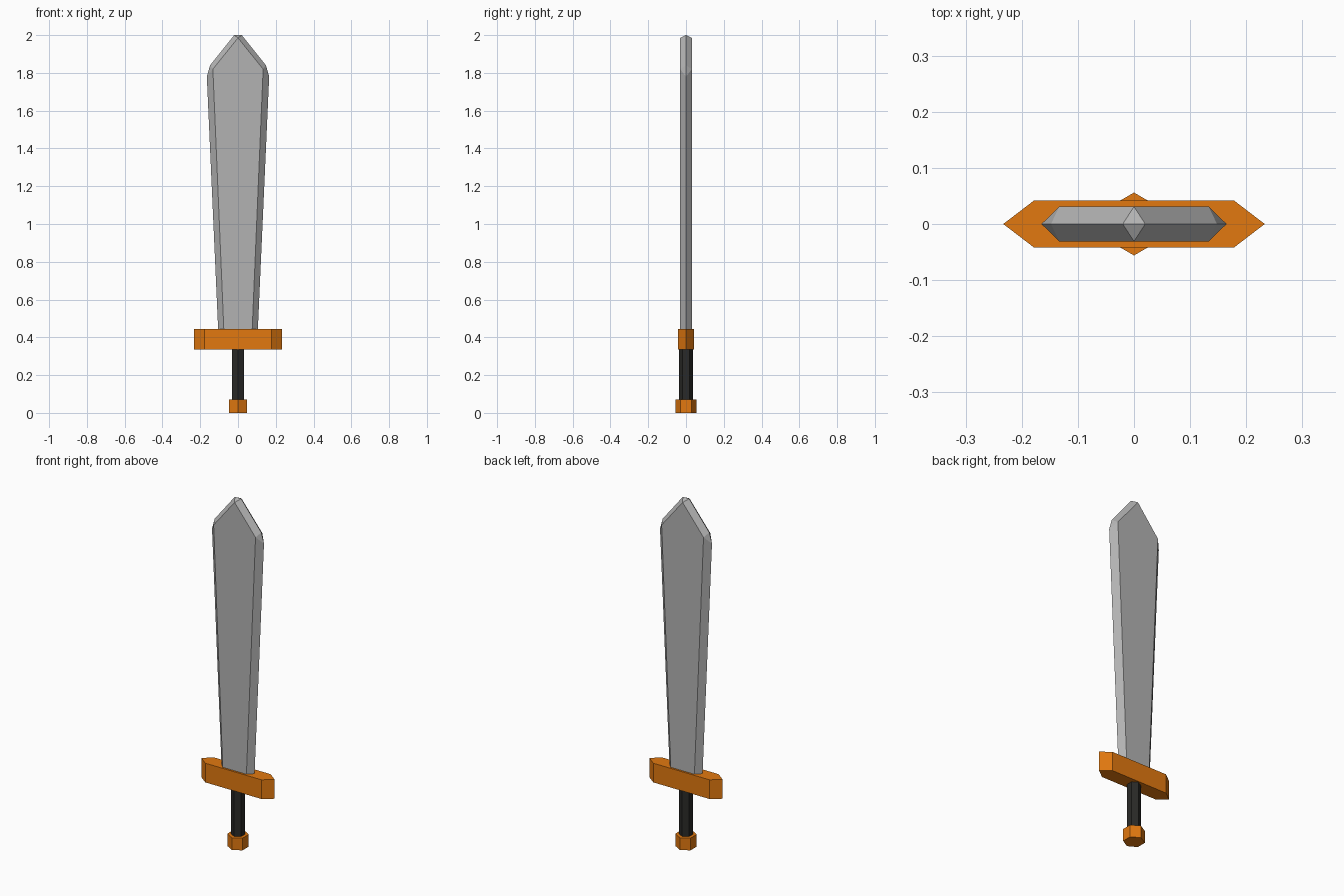
import bpy, bmesh, math

if "Cube" in bpy.data.objects:
    bpy.data.objects.remove(bpy.data.objects["Cube"])


def material(name, rgb):
    m = bpy.data.materials.new(name)
    m.diffuse_color = (*rgb, 1)
    m.use_nodes = True
    m.node_tree.nodes["Principled BSDF"].inputs["Base Color"].default_value = m.diffuse_color
    return m


STEEL = material("steel grey", (0.45, 0.45, 0.45))
ORANGE = material("burnt orange", (0.76, 0.19, 0.005))
DARK = material("dark grip", (0.023, 0.023, 0.021))


def add_object(name, bm, mat):
    bmesh.ops.recalc_face_normals(bm, faces=bm.faces[:])
    mesh = bpy.data.meshes.new(name)
    bm.to_mesh(mesh)
    bm.free()
    mesh.materials.append(mat)
    ob = bpy.data.objects.new(name, mesh)
    bpy.context.collection.objects.link(ob)
    return ob


def prism(name, outline, z0, z1, mat):
    """Extrude a plan outline upwards from z0 to z1."""
    bm = bmesh.new()
    face = bm.faces.new([bm.verts.new((x, y, z0)) for x, y in outline])
    top = bmesh.ops.extrude_face_region(bm, geom=[face])["geom"]
    for v in top:
        if isinstance(v, bmesh.types.BMVert):
            v.co.z = z1
    return add_object(name, bm, mat)


def hexagon(r):
    # corners point to the front and back
    return [(r * math.sin(i * math.pi / 3), r * math.cos(i * math.pi / 3)) for i in range(6)]


# Pommel, grip and crossguard
prism("pommel", hexagon(0.056), 0.0, 0.07, ORANGE)
prism("grip", hexagon(0.036), 0.065, 0.34, DARK)
guard = [(-0.233, 0), (-0.178, -0.042), (0.178, -0.042),
         (0.233, 0), (0.178, 0.042), (-0.178, 0.042)]
prism("crossguard", guard, 0.335, 0.445, ORANGE)

# Blade: flat centre panels bevelled out to a sharp edge at y = 0
edge = [(0.105, 0.44), (0.165, 1.78), (0.148, 1.84), (0.02, 2.0)]
panel = [(0.075, 0.44), (0.133, 1.82)]
TIP_Z, HALF = 1.985, 0.031

bm = bmesh.new()
rim = {s: [bm.verts.new((s * x, 0, z)) for x, z in edge] for s in (-1, 1)}
bottom = {}
for side in (-1, 1):
    y = side * HALF
    tip = bm.verts.new((0, y, TIP_Z))
    flat = {s: [bm.verts.new((s * x, y, z)) for x, z in panel] for s in (-1, 1)}
    bottom[side] = flat
    bm.faces.new(flat[-1] + [tip] + flat[1][::-1])           # flat panel
    for s in (-1, 1):
        e, (low, high) = rim[s], flat[s]
        bm.faces.new([low, e[0], e[1], high])                # long bevel
        bm.faces.new([high, e[1], e[2]])                     # shoulder
        bm.faces.new([high, e[2], e[3], tip])                # point bevel
    bm.faces.new([tip, rim[-1][3], rim[1][3]])               # blunt tip
bm.faces.new([rim[-1][0], bottom[-1][-1][0], bottom[-1][1][0],
              rim[1][0], bottom[1][1][0], bottom[1][-1][0]])
add_object("blade", bm, STEEL)
